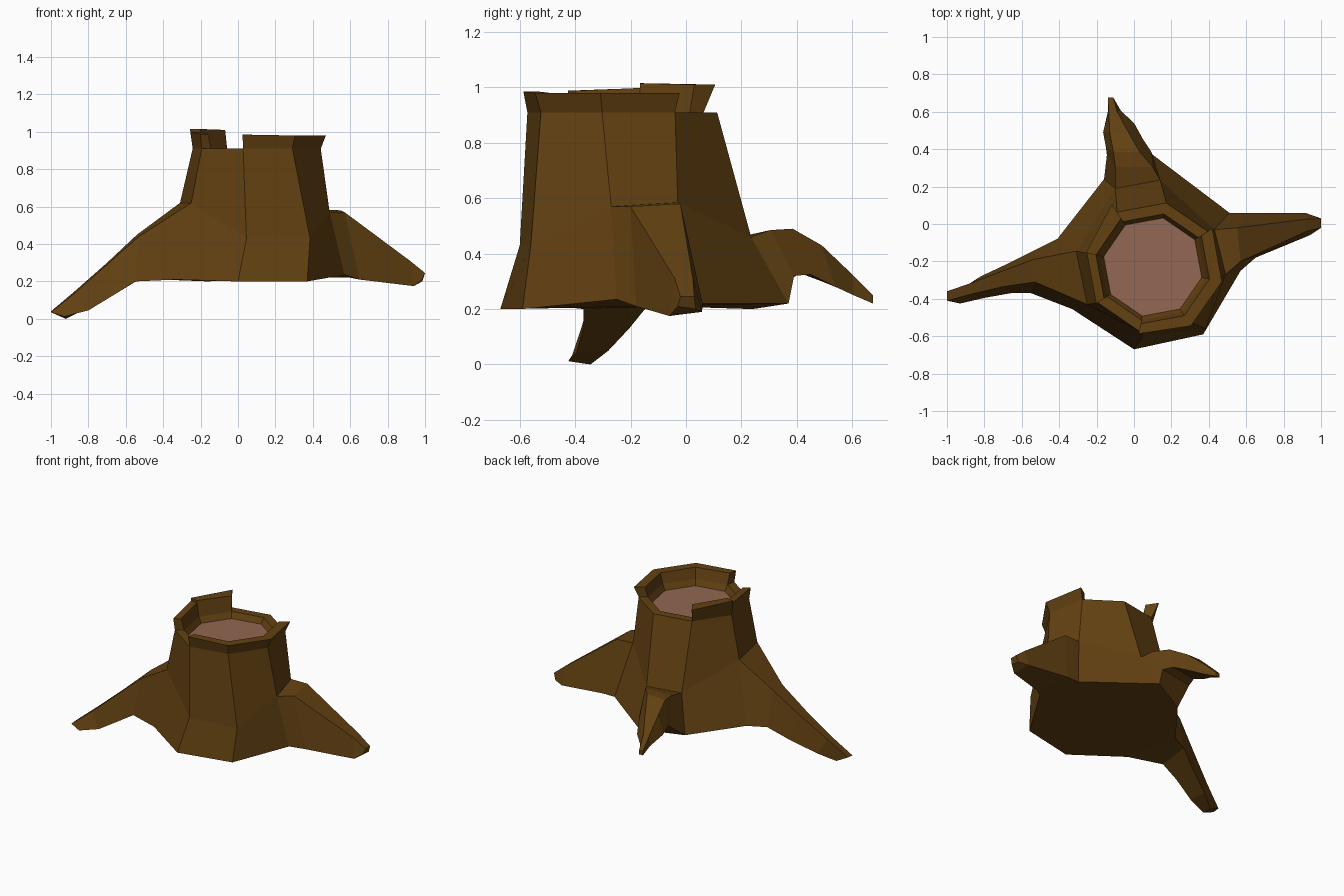
import bpy, math

if "Cube" in bpy.data.objects:
    bpy.data.objects.remove(bpy.data.objects["Cube"])


def material(name, rgb):
    m = bpy.data.materials.new(name)
    m.diffuse_color = (*rgb, 1)
    m.use_nodes = True
    m.node_tree.nodes["Principled BSDF"].inputs["Base Color"].default_value = m.diffuse_color
    return m


bark = material("bark_brown", (0.125, 0.053, 0.006))
wood = material("cut_wood_pink", (0.29, 0.135, 0.085))


def make(name, verts, faces, mat):
    mesh = bpy.data.meshes.new(name)
    mesh.from_pydata(verts, [], faces)
    mesh.materials.append(mat)
    mesh.update()
    ob = bpy.data.objects.new(name, mesh)
    bpy.context.collection.objects.link(ob)
    return ob


def corner(i, r, z):
    """Corner i of the eight-sided trunk, counter-clockwise from the front."""
    a = math.radians(-102 + 45 * i)
    return (0.10 + r * math.cos(a), -0.23 + r * math.sin(a), z)


def ring(r, z):
    return [corner(i, r, z) for i in range(8)]


# Trunk: flared base, shoulder, cut edge, and a lip sloping to the cut wood
base = [(0, -.67, .20), (.37, -.59, .20), (.57, -.25, .235), (.51, .06, .22),
        (.10, .37, .22), (-.16, .24, .20), (-.41, -.08, .21), (-.33, -.455, .21)]
shoulder = [(.045, -.60, .43), (.385, -.56, .43), (.49, -.27, .57), (.43, -.03, .585),
            (.14, .235, .46), (-.10, .19, .46), (-.31, -.145, .62), (-.25, -.43, .62)]
levels = [base, shoulder, ring(.35, .91), ring(.29, .91), ring(.268, .87)]
root_sides = (2, 4, 6)
faces = [tuple(range(7, -1, -1))]
for k in range(4):
    for i in range(8):
        if k == 0 and i in root_sides:
            continue                      # a root grows out of this side
        j = (i + 1) % 8
        faces.append((8 * k + i, 8 * k + j, 8 * k + 8 + j, 8 * k + 8 + i))
make("trunk", [p for lv in levels for p in lv], faces, bark)
make("cut_wood", ring(.268, .87), [tuple(range(8))], wood)


# Roots: four-cornered sections (bottom a, bottom b, top b, top a) lofted to a tip
def root(name, side, sections):
    j = side + 1
    secs = [[base[side], base[j], shoulder[j], shoulder[side]]] + sections
    verts = [p for s in secs for p in s]
    faces = []
    for k in range(len(secs) - 1):
        for c in range(4):
            d = (c + 1) % 4
            faces.append((4 * k + c, 4 * k + 4 + c, 4 * k + 4 + d, 4 * k + d))
    n = 4 * (len(secs) - 1)
    faces.append((n, n + 1, n + 2, n + 3))
    make(name, verts, faces, bark)


root("right_root", 2, [
    [(.65, -.18, .21), (.60, .06, .22), (.55, -.02, .58), (.57, -.20, .57)],
    [(.94, -.06, .175), (.92, .058, .19), (.92, .025, .31), (.92, -.04, .31)],
    [(.985, -.03, .21), (.985, .035, .20), (1, .03, .245), (1, -.02, .245)],
])
root("back_root", 4, [
    [(.09, .39, .32), (-.145, .37, .30), (-.10, .305, .485), (.10, .305, .485)],
    [(.05, .45, .325), (-.15, .41, .33), (-.11, .385, .49), (.03, .385, .49)],
    [(0, .54, .28), (-.165, .49, .30), (-.13, .49, .43), (-.03, .49, .43)],
    [(-.07, .605, .25), (-.14, .60, .255), (-.135, .60, .325), (-.09, .60, .325)],
    [(-.11, .675, .22), (-.14, .675, .22), (-.14, .675, .25), (-.11, .675, .25)],
])
root("left_root", 6, [
    [(-.53, -.14, .21), (-.55, -.37, .20), (-.53, -.31, .44), (-.54, -.19, .45)],
    [(-.66, -.205, .13), (-.66, -.37, .13), (-.70, -.335, .29), (-.70, -.25, .30)],
    [(-.82, -.28, .05), (-.80, -.395, .045), (-.87, -.375, .14), (-.87, -.315, .15)],
    [(-.92, -.345, 0), (-.93, -.425, .012), (-1, -.41, .035), (-1, -.36, .04)],
])


# Broken rim: pieces of raised bark running from corner to corner
def rim(name, corners):
    verts, faces = [], []
    for i, r, z in corners:
        verts += [corner(i, .35, .91), corner(i, r, z),
                  corner(i, .31, z), corner(i, .29, .91)]
    n = 4 * (len(corners) - 1)
    for k in range(0, n, 4):
        for c in range(3):
            faces.append((k + c, k + 4 + c, k + 5 + c, k + 1 + c))
    faces += [(0, 1, 2, 3), (n + 3, n + 2, n + 1, n)]
    make(name, verts, faces, bark)


rim("front_right_rim", [(0, .365, .985), (1, .375, .98), (2, .378, .98), (3, .38, .98)])
rim("back_left_rim", [(5, .40, 1.01), (6, .365, 1.015)][::-1])
rim("left_rim", [(6, .36, .998), (7, .36, .988)])

# Give the rim piece at the back left outward-facing sides
for ob in bpy.data.objects:
    if ob.name == "back_left_rim":
        ob.data.flip_normals()
